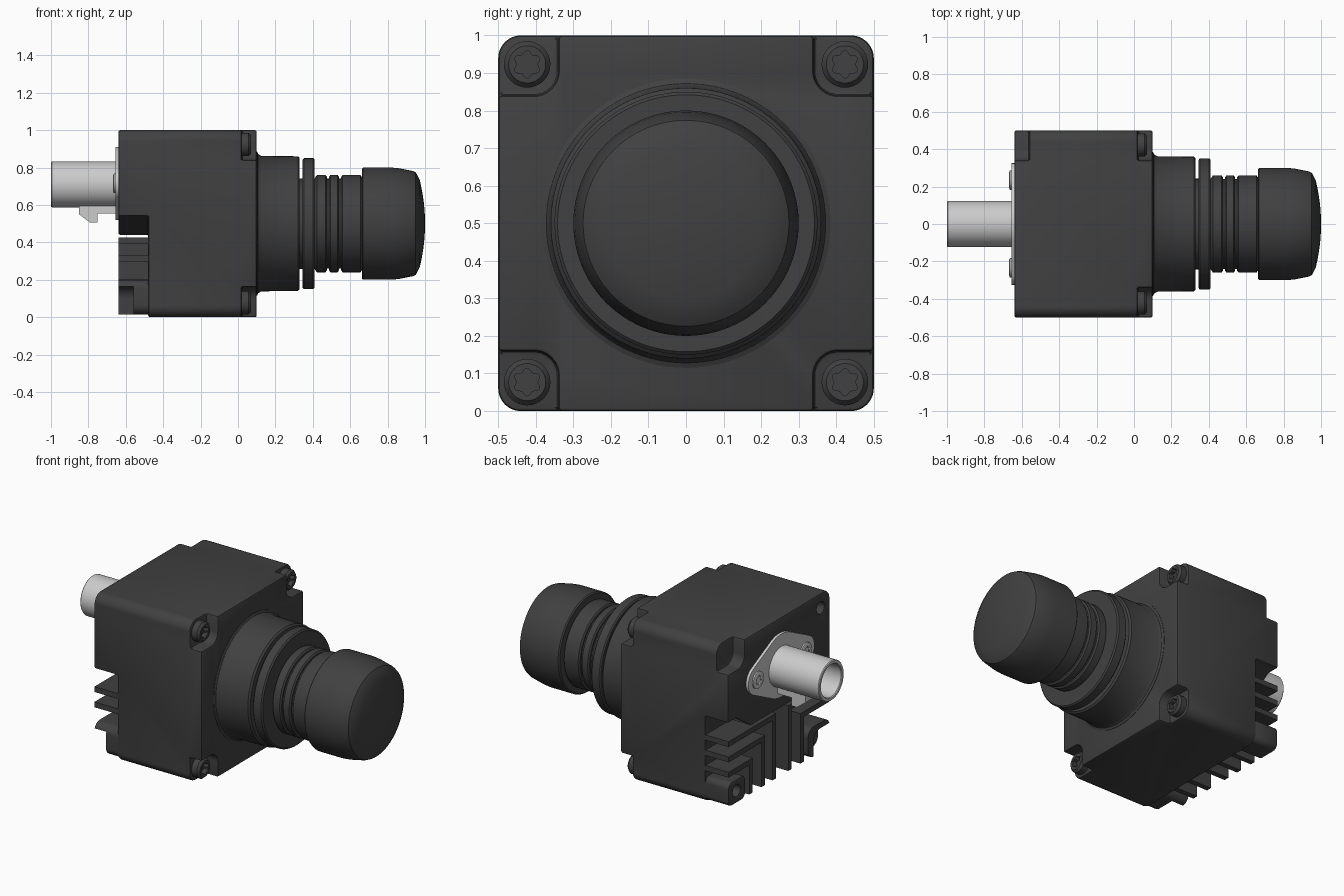
import bpy, bmesh, math
from mathutils import Vector, Matrix

if "Cube" in bpy.data.objects:
    bpy.data.objects.remove(bpy.data.objects["Cube"])


def material(name, rgb, rough):
    m = bpy.data.materials.new(name)
    m.use_nodes = True
    m.diffuse_color = (*rgb, 1)
    node = m.node_tree.nodes["Principled BSDF"]
    node.inputs["Base Color"].default_value = (*rgb, 1)
    node.inputs["Roughness"].default_value = rough
    return m


DARK = material("charcoal", (0.052, 0.052, 0.052), 0.6)
SILVER = material("silver", (0.6, 0.6, 0.6), 0.4)


def finish(name, bm, mat):
    bmesh.ops.remove_doubles(bm, verts=bm.verts, dist=1e-5)
    bmesh.ops.recalc_face_normals(bm, faces=bm.faces)
    me = bpy.data.meshes.new(name)
    bm.to_mesh(me)
    bm.free()
    me.materials.append(mat)
    ob = bpy.data.objects.new(name, me)
    bpy.context.collection.objects.link(ob)
    smooth(me)
    return ob


def smooth(me):
    me.shade_smooth()
    me.set_sharp_from_angle(angle=math.radians(32))


def rounded(pts, r, n=8):
    """Polygon with every corner replaced by a fillet of radius r."""
    out = []
    for i, p in enumerate(pts):
        p = Vector(p)
        a = (Vector(pts[i - 1]) - p).normalized()
        b = (Vector(pts[(i + 1) % len(pts)]) - p).normalized()
        half = a.angle(b) / 2
        c = p + (a + b).normalized() * r / math.sin(half)
        s, e = p + a * r / math.tan(half) - c, p + b * r / math.tan(half) - c
        for k in range(n + 1):
            t = k / n
            out.append(c + (s * (1 - t) + e * t).normalized() * r)
    return out


def rect(y0, y1, z0, z1):
    return [(y0, z0), (y1, z0), (y1, z1), (y0, z1)]


def circle(y, z, r, n=32, wave=0.0):
    """Circle, or a six-lobed star when wave is set."""
    pts = []
    for k in range(n):
        t = 2 * math.pi * k / n
        q = r * (1 + wave * math.cos(6 * t))
        pts.append((y + q * math.sin(t), z + q * math.cos(t)))
    return pts


def prism(name, pts, x0, x1, mat=DARK):
    """Extrude a y-z outline along x."""
    bm = bmesh.new()
    face = bm.faces.new([bm.verts.new((x0, p[0], p[1])) for p in pts])
    ext = bmesh.ops.extrude_face_region(bm, geom=[face])["geom"]
    bmesh.ops.translate(bm, vec=(x1 - x0, 0, 0),
                        verts=[v for v in ext if isinstance(v, bmesh.types.BMVert)])
    return finish(name, bm, mat)


def lathe(name, profile, y, z, mat=DARK, steps=64):
    """Revolve an (x, radius) profile around an axis along x."""
    bm = bmesh.new()
    vs = [bm.verts.new((x, y, z + r)) for x, r in profile]
    es = [bm.edges.new(pair) for pair in zip(vs, vs[1:])]
    bmesh.ops.spin(bm, geom=vs + es, cent=(0, y, z), axis=(1, 0, 0),
                   angle=2 * math.pi, steps=steps)
    return finish(name, bm, mat)


def bake(ob):
    dg = bpy.context.evaluated_depsgraph_get()
    me = bpy.data.meshes.new_from_object(ob.evaluated_get(dg))
    ob.modifiers.clear()
    ob.data = me
    smooth(me)


def cut(ob, cutters):
    for c in cutters:
        mod = ob.modifiers.new("cut", "BOOLEAN")
        mod.operation, mod.solver, mod.object = "DIFFERENCE", "EXACT", c
        bake(ob)
        bpy.data.objects.remove(c)


def bevel(ob, width):
    mod = ob.modifiers.new("bevel", "BEVEL")
    mod.width, mod.segments, mod.limit_method = width, 2, "ANGLE"
    mod.angle_limit = math.radians(40)
    bake(ob)


def corner(sy, sz, inner, r):
    """Outline that covers one corner of the square body."""
    ys, zs = sorted((sy * inner, sy * 0.7)), sorted((0.5 + sz * inner, 0.5 + sz * 0.7))
    return rounded(rect(*ys, *zs), r)


CORNERS = [(sy, sz) for sy in (-1, 1) for sz in (-1, 1)]

# Housing with rear undercut, corner recesses and a screw hole
housing = prism("housing", rounded(rect(-0.5, 0.5, 0, 1), 0.06), -0.64, 0.10)
under = [(-0.7, -0.2), (0.7, -0.2), (0.7, 0.54), (0.42, 0.54),
         (0.27, 0.44), (-0.27, 0.44), (-0.42, 0.54), (-0.7, 0.54)]
cutters = [prism("cutter", under, -0.8, -0.48)]
cutters += [prism("cutter", corner(sy, sz, 0.34, 0.065), 0.02, 0.3) for sy, sz in CORNERS]
cutters.append(prism("cutter", corner(1, 1, 0.34, 0.065), -0.8, -0.56))
cutters.append(prism("cutter", circle(-0.41, 0.91, 0.035), -0.8, -0.58))
cut(housing, cutters)
bevel(housing, 0.01)

# Front corner screws with star sockets, and the recessed rear pair
def screw(name, x, d, y, z, r, h, mat=DARK):
    prof = [(x, 0), (x, r), (x + d * h * 0.75, r), (x + d * h, r * 0.8), (x + d * h, 0)]
    ob = lathe(name, prof, y, z, mat, 32)
    ends = sorted((x + d * h * 0.45, x + d * h * 2))
    cut(ob, [prism("cutter", circle(y, z, r * 0.52, 48, 0.14), *ends, mat)])


for i, (sy, sz) in enumerate(CORNERS):
    screw(f"front_screw_{i}", 0.015, 1, sy * 0.423, 0.5 + sz * 0.423, 0.062, 0.055)

# Lens barrel, locking ring, grooved neck and domed cap
lathe("lens_mount", [(0.09, 0), (0.09, 0.385), (0.102, 0.385), (0.108, 0.372), (0.125, 0.362),
                     (0.32, 0.36), (0.33, 0.35), (0.33, 0)], 0, 0.5, steps=96)
lathe("locking_ring", [(0.345, 0), (0.345, 0.342), (0.352, 0.35), (0.402, 0.35),
                       (0.41, 0.342), (0.41, 0)], 0, 0.5, steps=96)
neck = [(0.32, 0), (0.32, 0.242), (0.41, 0.242)]
for a, b in ((0.415, 0.475), (0.487, 0.54), (0.552, 0.662)):
    neck += [(a, 0.25), (a + 0.007, 0.26), (b - 0.007, 0.26), (b, 0.25)]
    neck += [(b, 0.24), (b + 0.012, 0.24)]
lathe("lens_neck", neck + [(0.68, 0)], 0, 0.5, steps=96)
cap = [(0.662, 0), (0.662, 0.293), (0.669, 0.3), (0.82, 0.3), (0.86, 0.296),
       (0.935, 0.281), (0.95, 0.274), (0.957, 0.262), (0.972, 0.232)]
cap += [(1 - 0.028 * (k / 8) ** 2, 0.232 * k / 8) for k in range(7, -1, -1)]
lathe("lens_cap", cap, 0, 0.5, steps=96)

# Rear lower corner blocks: one with a screw hole, one recessed
block = prism("corner_block", rounded(rect(0.33, 0.495, 0.015, 0.16), 0.035), -0.64, -0.47)
cut(block, [prism("cutter", circle(0.415, 0.09, 0.035), -0.8, -0.58)])
bevel(block, 0.008)
arch = prism("corner_arch", rounded(rect(-0.495, -0.285, 0.015, 0.2), 0.05), -0.64, -0.47)
cut(arch, [prism("cutter", corner(-1, -1, 0.335, 0.065), -0.8, -0.56)])

# Cooling fins: bent strips wrapped around the lower corners
T = 0.033
for i, (side, y, top) in enumerate([(1, 0.26, 0.235), (1, 0.14, 0.33), (1, 0.03, 0.425),
                                    (-1, 0.21, 0.33), (-1, 0.09, 0.425)]):
    pts = [(y, 0.02), (y, top), (0.495, top), (0.495, top - T), (y + T, top - T), (y + T, 0.02)]
    prism(f"cooling_fin_{i}", [(side * p, q) for p, q in pts], -0.64, -0.47)

# Connector flange: a wide lozenge with two screws
def tangent_lozenge(half, big, small, cz):
    a = math.acos((big - small) / half)
    pts = []
    for cy, r, start, end in ((half, small, -a, a), (0, big, a, math.pi - a),
                              (-half, small, math.pi - a, math.pi + a),
                              (0, big, math.pi + a, 2 * math.pi - a)):
        for k in range(13):
            t = start + (end - start) * k / 12
            pts.append((cy + r * math.cos(t), cz + r * math.sin(t)))
    return pts


prism("connector_flange", tangent_lozenge(0.235, 0.195, 0.09, 0.715), -0.656, -0.63, SILVER)
for i, y in enumerate((-0.235, 0.235)):
    screw(f"flange_screw_{i}", -0.652, -1, y, 0.715, 0.052, 0.016, SILVER)

# Connector tube with bore and centre contact
lathe("connector_tube", [(-0.65, 0), (-0.65, 0.123), (-0.995, 0.123), (-1, 0.119),
                         (-1, 0.104), (-0.995, 0.1), (-0.76, 0.1), (-0.76, 0)], 0, 0.71, SILVER)
lathe("centre_contact", [(-0.75, 0), (-0.75, 0.045), (-0.88, 0.045), (-0.88, 0.025),
                         (-0.8, 0.025), (-0.8, 0)], 0, 0.71, SILVER, 32)

# Latch below the tube
bm = bmesh.new()
latch = [(-0.85, 0.6), (-0.85, 0.55), (-0.79, 0.505), (-0.752, 0.505),
         (-0.752, 0.555), (-0.65, 0.555), (-0.65, 0.6)]
f = bm.faces.new([bm.verts.new((x, -0.04, z)) for x, z in latch])
ext = bmesh.ops.extrude_face_region(bm, geom=[f])["geom"]
bmesh.ops.translate(bm, vec=(0, 0.08, 0), verts=[v for v in ext if isinstance(v, bmesh.types.BMVert)])
finish("connector_latch", bm, SILVER)
